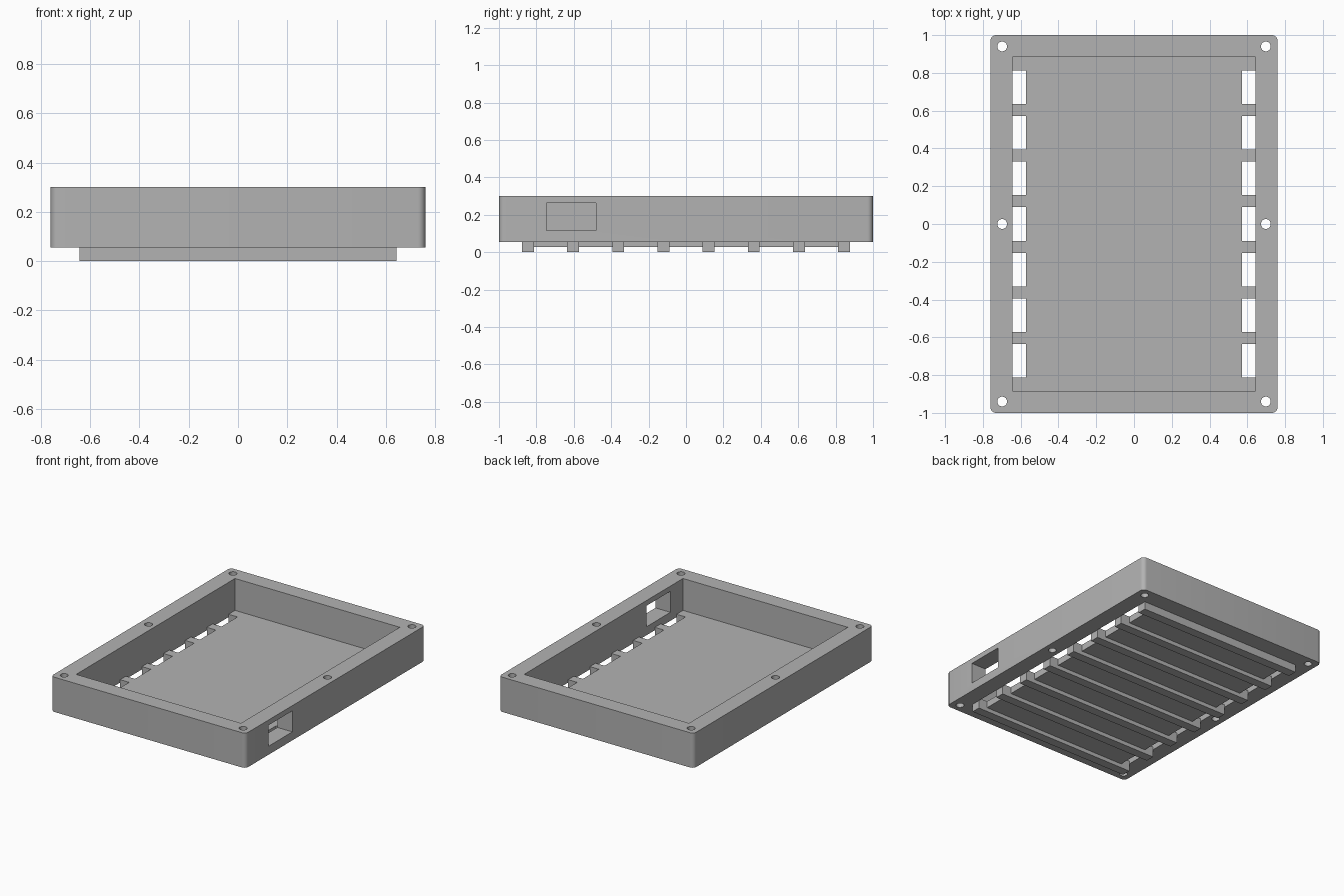
import bpy
import bmesh
from math import radians
from mathutils import Matrix, Vector

cube = bpy.data.objects.get("Cube")
if cube:
    bpy.data.objects.remove(cube, do_unlink=True)

grey = bpy.data.materials.new("plain_grey")
grey.use_nodes = True
grey.diffuse_color = (0.45, 0.45, 0.45, 1)
grey.node_tree.nodes["Principled BSDF"].inputs["Base Color"].default_value = grey.diffuse_color

BASE, FLOOR, TOP = 0.055, 0.075, 0.30     # underside, cavity floor and rim heights
HALF_X, HALF_Y = 0.76, 1.0
CAVITY_X, CAVITY_Y = 0.643, 0.885
PANEL_X = 0.573                           # inner edge of the vent slots
PITCH, RIB = 0.2415, 0.064                # rib spacing and rib width


def add_box(bm, low, high):
    low, high = Vector(low), Vector(high)
    size = high - low
    matrix = Matrix.Translation((low + high) / 2) @ Matrix.Diagonal((*size, 1))
    return bmesh.ops.create_cube(bm, size=1, matrix=matrix)["verts"]


def make_object(name, bm):
    mesh = bpy.data.meshes.new(name)
    bm.to_mesh(mesh)
    bm.free()
    mesh.materials.append(grey)
    obj = bpy.data.objects.new(name, mesh)
    bpy.context.collection.objects.link(obj)
    return obj


# Tray body with rounded upright corners
bm = bmesh.new()
add_box(bm, (-HALF_X, -HALF_Y, BASE), (HALF_X, HALF_Y, TOP))
uprights = [e for e in bm.edges if abs(e.verts[0].co.z - e.verts[1].co.z) > 0.1]
bmesh.ops.bevel(bm, geom=uprights, offset=0.03, segments=6, profile=0.5, affect='EDGES')
tray = make_object("tray_body", bm)

# Cavity and side window cutters
cutters = []
for name, low, high in (
        ("cavity_cutter", (-CAVITY_X, -CAVITY_Y, FLOOR), (CAVITY_X, CAVITY_Y, 0.5)),
        ("window_cutter", (0.6, -0.745, 0.115), (0.9, -0.48, 0.263))):
    bm = bmesh.new()
    add_box(bm, low, high)
    cutters.append(make_object(name, bm))

# Vent slots along both sides, and screw holes through the rim
bm = bmesh.new()
for side in (-1, 1):
    for i in range(-3, 4):
        half = (PITCH - RIB) / 2
        xs = sorted((side * PANEL_X, side * CAVITY_X))
        add_box(bm, (xs[0], i * PITCH - half, -0.1), (xs[1], i * PITCH + half, 0.2))
    for y in (-0.94, 0, 0.94):
        bmesh.ops.create_cone(bm, cap_ends=True, segments=32, radius1=0.026, radius2=0.026,
                              depth=1, matrix=Matrix.Translation((side * 0.698, y, 0.2)))
cutters.append(make_object("slot_and_hole_cutter", bm))

bpy.context.view_layer.objects.active = tray
for cutter in cutters:
    cut = tray.modifiers.new(cutter.name, 'BOOLEAN')
    cut.operation = 'DIFFERENCE'
    cut.solver = 'EXACT'
    cut.object = cutter
    cutter.hide_render = True
    bpy.ops.object.modifier_apply(modifier=cut.name)
for cutter in cutters:
    bpy.data.objects.remove(cutter, do_unlink=True)

bpy.ops.object.select_all(action='DESELECT')
tray.select_set(True)
bpy.ops.object.shade_smooth_by_angle(angle=radians(30))

# Thicker floor panels between the ribs
bm = bmesh.new()
for i in range(-3, 4):
    half = (PITCH - RIB) / 2
    add_box(bm, (-PANEL_X, i * PITCH - half, 0.028), (PANEL_X, i * PITCH + half, BASE))
make_object("floor_panels", bm)

# Cross ribs under the floor
for i in range(8):
    y = (i - 3.5) * PITCH
    bm = bmesh.new()
    add_box(bm, (-CAVITY_X, y - RIB / 2, 0), (CAVITY_X, y + RIB / 2, BASE))
    make_object(f"bottom_rib_{i + 1}", bm)
